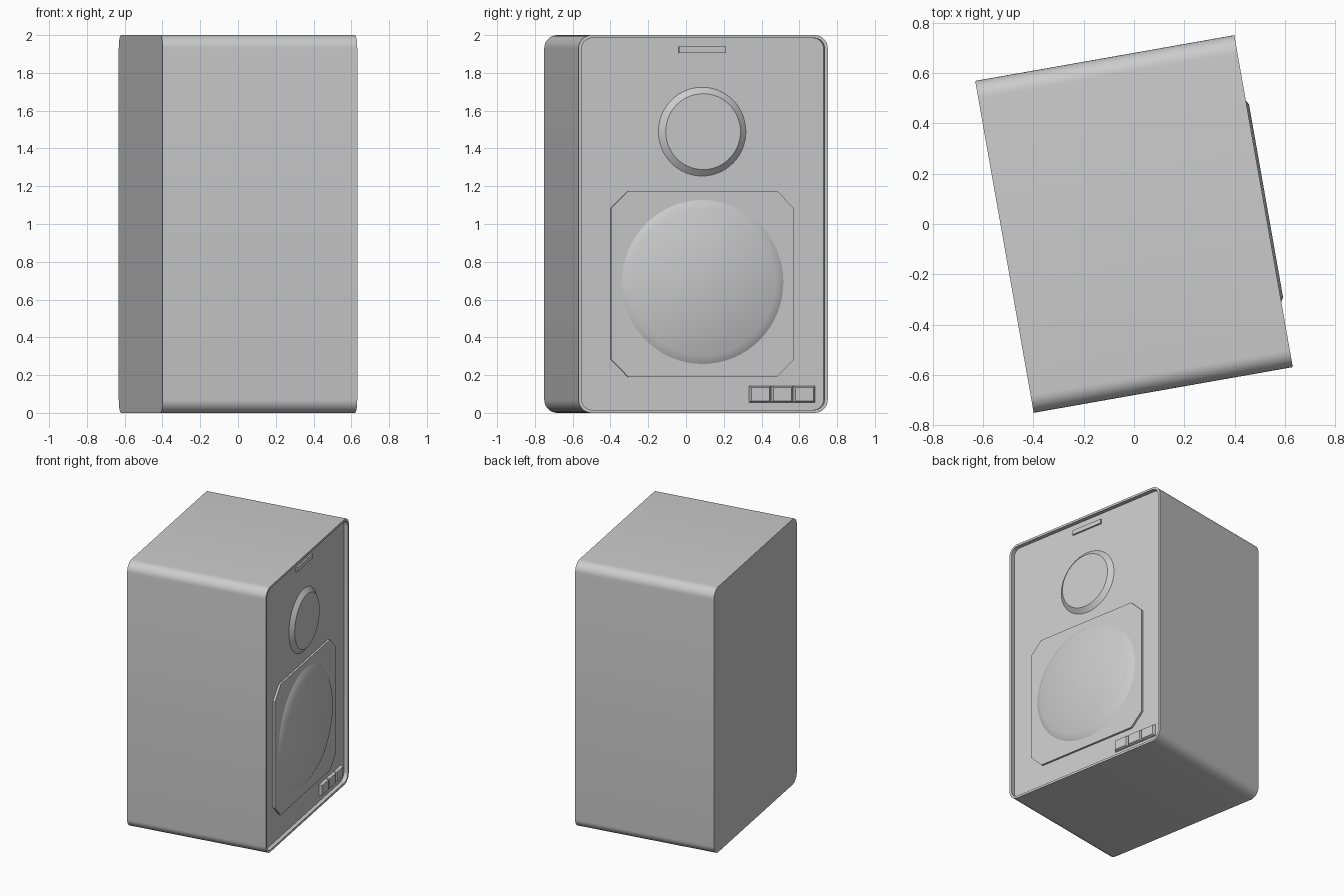
import bpy, bmesh, math
from mathutils import Matrix

if "Cube" in bpy.data.objects:
    bpy.data.objects.remove(bpy.data.objects["Cube"])

TURN = Matrix.Rotation(math.radians(10), 4, 'Z')   # whole speaker is turned
FRONT, BAFFLE = 0.523, 0.493                        # rim plane, recessed panel plane


def rounded(w, h, cz, r, seg=8, cv=0.0):
    """Rectangle outline in (v, z), corners rounded (seg=1 gives a chamfer)."""
    pts = []
    for i, (sv, sz) in enumerate([(1, 1), (-1, 1), (-1, -1), (1, -1)]):
        for k in range(seg + 1):
            a = math.pi / 2 * (i + k / seg)
            pts.append((cv + sv * (w / 2 - r) + r * math.cos(a),
                        cz + sz * (h / 2 - r) + r * math.sin(a)))
    return pts


def rect(w, h, cz, cv=0.0):
    return [(cv + s * w / 2, cz + t * h / 2) for s, t in [(1, 1), (-1, 1), (-1, -1), (1, -1)]]


def circle(r, cz, n=64):
    return [(r * math.cos(2 * math.pi * i / n), cz + r * math.sin(2 * math.pi * i / n))
            for i in range(n)]


def loft(name, sections):
    """Skin a list of (x, outline) sections and cap both ends."""
    bm = bmesh.new()
    rings = [[bm.verts.new((x, v, z)) for v, z in pts] for x, pts in sections]
    for a, b in zip(rings, rings[1:]):
        for i in range(len(a)):
            j = (i + 1) % len(a)
            bm.faces.new((a[i], a[j], b[j], b[i]))
    bm.faces.new(rings[0])
    bm.faces.new(rings[-1])
    bmesh.ops.recalc_face_normals(bm, faces=bm.faces)
    bm.transform(TURN)
    me = bpy.data.meshes.new(name)
    bm.to_mesh(me)
    bm.free()
    ob = bpy.data.objects.new(name, me)
    bpy.context.collection.objects.link(ob)
    bpy.ops.object.select_all(action='DESELECT')
    ob.select_set(True)
    bpy.context.view_layer.objects.active = ob
    bpy.ops.object.shade_smooth_by_angle(angle=math.radians(30))
    return ob


# Cabinet with a thin rim around the recessed baffle
outer = rounded(1.34, 2.0, 1.0, 0.07)
inner = rounded(1.306, 1.968, 1.0, 0.055)
loft("cabinet", [(-FRONT, outer), (FRONT, outer), (FRONT, inner), (BAFFLE, inner)])

# Woofer: chamfered mounting plate and raised cone ring
plate = rounded(0.984, 0.984, 0.683, 0.092, seg=1)
loft("woofer_plate", [(BAFFLE - 0.01, plate), (BAFFLE + 0.015, plate)])
loft("woofer", [(BAFFLE, circle(0.434, 0.693)), (BAFFLE + 0.015, circle(0.434, 0.693)),
                (BAFFLE + 0.04, circle(0.389, 0.693))])

# Tweeter
loft("tweeter", [(BAFFLE - 0.01, circle(0.235, 1.489)), (BAFFLE, circle(0.235, 1.489)),
                 (BAFFLE + 0.028, circle(0.201, 1.489))])

# Slim trim bar at the top
bar = rect(0.252, 0.033, 1.922)
loft("trim_bar", [(BAFFLE - 0.01, bar), (BAFFLE + 0.012, bar)])

# Row of three control buttons
for i in range(3):
    v = 0.310 + i * 0.1185
    base, top = rect(0.1185, 0.088, 0.099, v), rect(0.098, 0.07, 0.099, v)
    loft(f"button_{i + 1}", [(BAFFLE - 0.01, base), (BAFFLE, base), (BAFFLE + 0.02, top)])
